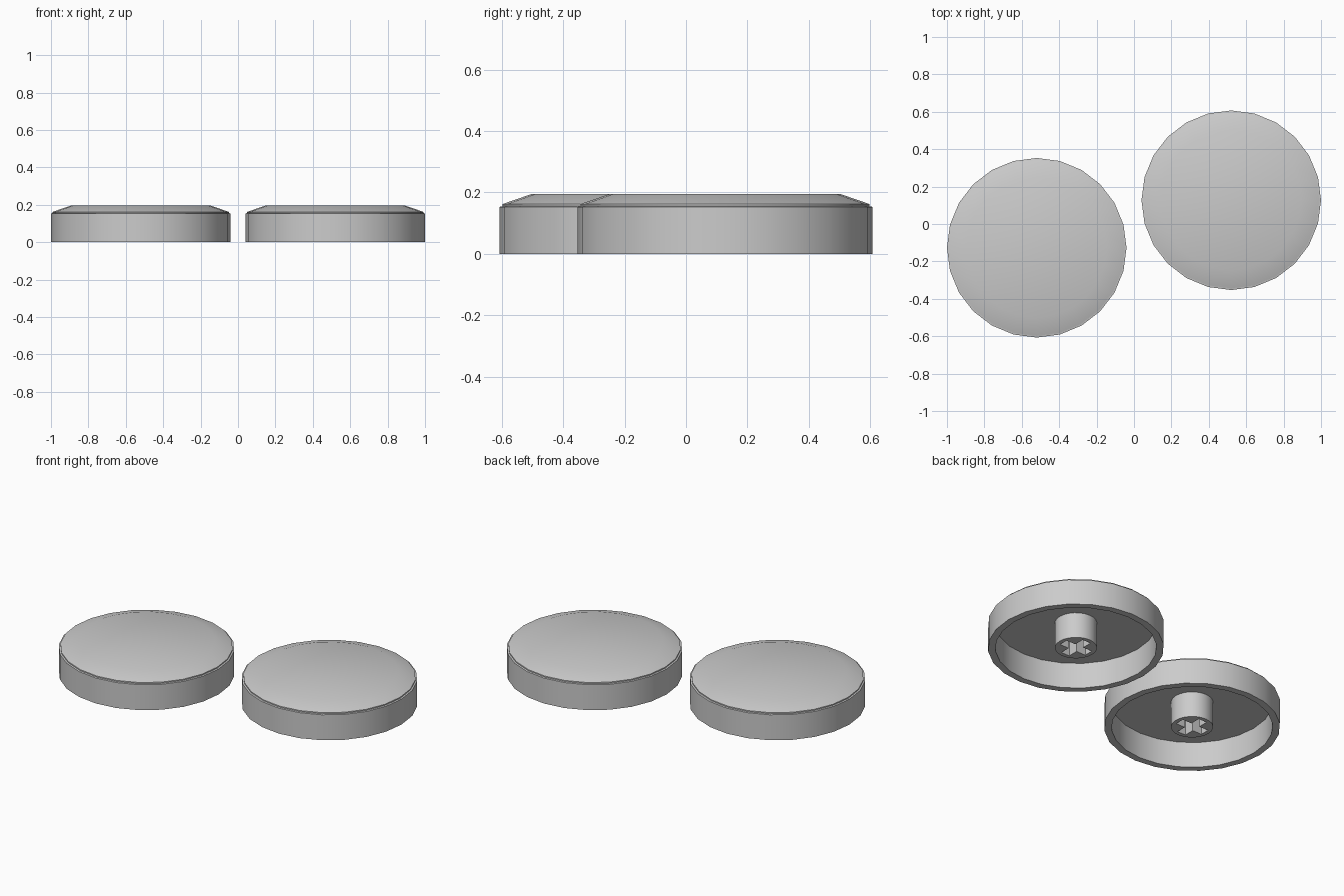
import bpy
import bmesh
import math

if "Cube" in bpy.data.objects:
    bpy.data.objects.remove(bpy.data.objects["Cube"])

SIDES = 24
RADIUS = 0.48

grey = bpy.data.materials.new("light_grey")
grey.diffuse_color = (0.6, 0.6, 0.6, 1)
grey.use_nodes = True
grey.node_tree.nodes["Principled BSDF"].inputs["Base Color"].default_value = grey.diffuse_color


def add_object(name, bm, location, smooth=True):
    bmesh.ops.recalc_face_normals(bm, faces=bm.faces)
    mesh = bpy.data.meshes.new(name)
    bm.to_mesh(mesh)
    bm.free()
    mesh.materials.append(grey)
    obj = bpy.data.objects.new(name, mesh)
    bpy.context.collection.objects.link(obj)
    obj.location = location
    if smooth:
        bpy.ops.object.select_all(action='DESELECT')
        obj.select_set(True)
        bpy.context.view_layer.objects.active = obj
        bpy.ops.object.shade_smooth_by_angle(angle=math.radians(30))
    return obj


def lathe(profile):
    """Turn (radius, height) points around z and close both ends."""
    bm = bmesh.new()
    rings = []
    for r, z in profile:
        rings.append([bm.verts.new((r * math.cos(math.tau * i / SIDES),
                                    r * math.sin(math.tau * i / SIDES), z))
                      for i in range(SIDES)])
    for a, b in zip(rings, rings[1:]):
        for i in range(SIDES):
            j = (i + 1) % SIDES
            bm.faces.new((a[i], a[j], b[j], b[i]))
    bm.faces.new(rings[0])
    bm.faces.new(rings[-1])
    return bm


def cross_prism(half_len, half_wid, z0, z1):
    """Plus-shaped prism, one corner triple per quadrant."""
    bm = bmesh.new()
    points = []
    for q in range(4):
        c, s = round(math.cos(q * math.pi / 2)), round(math.sin(q * math.pi / 2))
        for x, y in ((half_len, half_wid), (half_wid, half_wid), (half_wid, half_len)):
            points.append((x * c - y * s, x * s + y * c))
    face = bm.faces.new([bm.verts.new((x, y, z0)) for x, y in points])
    new = bmesh.ops.extrude_face_region(bm, geom=[face])["geom"]
    bmesh.ops.translate(bm, vec=(0, 0, z1 - z0),
                        verts=[v for v in new if isinstance(v, bmesh.types.BMVert)])
    # keep the prism closed at its lower end
    if not any(all(abs(v.co.z - z0) < 1e-6 for v in f.verts) for f in bm.faces):
        low = [e for e in bm.edges if all(abs(v.co.z - z0) < 1e-6 for v in e.verts)]
        bmesh.ops.contextual_create(bm, geom=low)
    return bm


# hollow shell: ceiling, inner wall, rim, outer wall, ledge, sloped top
SHELL = [(0.44, 0.155), (0.44, 0), (RADIUS, 0), (RADIUS, 0.153),
         (0.471, 0.155), (0.471, 0.162), (0.375, 0.195)]
# round post under the ceiling
STEM = [(0.115, 0), (0.115, 0.16)]

for side, centre in (("left", (-0.52, -0.127, 0)), ("right", (0.52, 0.127, 0))):
    add_object(side + "_cap_shell", lathe(SHELL), centre)
    stem = add_object(side + "_stem", lathe(STEM), centre)

    # cross-shaped socket cut into the post
    cutter = add_object(side + "_socket_cutter",
                        cross_prism(0.09, 0.028, -0.05, 0.15), centre, smooth=False)
    cutter.hide_render = True
    cutter.hide_set(True)
    cut = stem.modifiers.new("socket", 'BOOLEAN')
    cut.operation = 'DIFFERENCE'
    cut.solver = 'EXACT'
    cut.object = cutter
